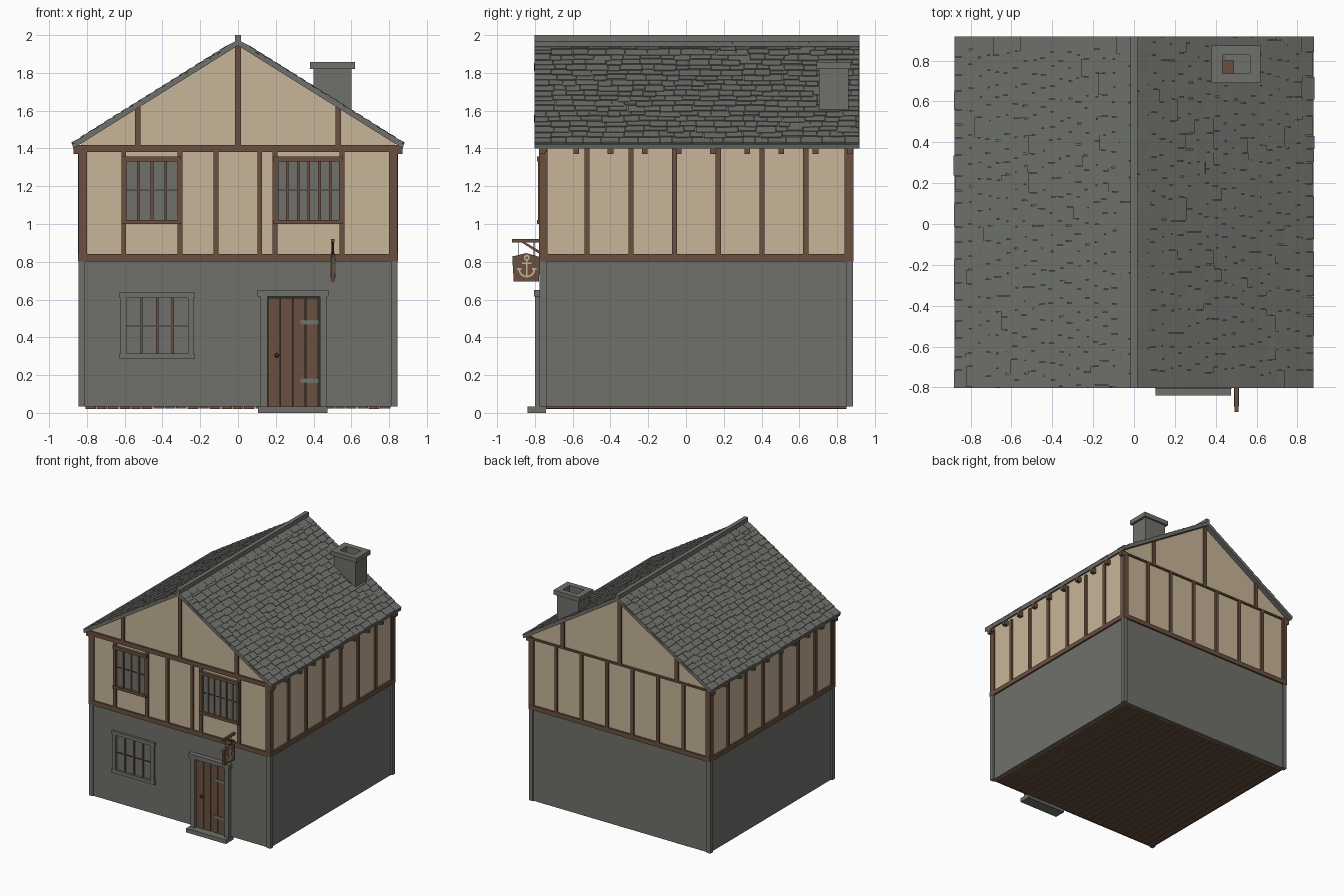
import bpy, bmesh, random
from math import atan2, pi, cos, sin, hypot
from mathutils import Matrix, Vector

random.seed(4)
if "Cube" in bpy.data.objects:
    bpy.data.objects.remove(bpy.data.objects["Cube"], do_unlink=True)


def material(name, r, g, b):
    mat = bpy.data.materials.new(name)
    mat.use_nodes = True
    mat.diffuse_color = (r, g, b, 1)
    mat.node_tree.nodes["Principled BSDF"].inputs["Base Color"].default_value = (r, g, b, 1)
    return mat


STONE = material("grey stone", 0.16, 0.165, 0.148)
PLASTER = material("cream plaster", 0.57, 0.46, 0.315)
TIMBER = material("brown timber", 0.148, 0.08, 0.05)
IRON = material("dark iron", 0.035, 0.03, 0.027)


def finish(name, bm, mat):
    bmesh.ops.recalc_face_normals(bm, faces=bm.faces)
    mesh = bpy.data.meshes.new(name)
    bm.to_mesh(mesh)
    bm.free()
    mesh.materials.append(mat)
    obj = bpy.data.objects.new(name, mesh)
    bpy.context.collection.objects.link(obj)
    return obj


def add_box(bm, matrix, sx, sy, sz):
    bmesh.ops.create_cube(bm, size=1, matrix=matrix @ Matrix.Diagonal((sx, sy, sz, 1)))


def boxes(name, mat, items):
    """Each item is (x range, y range, z range)."""
    bm = bmesh.new()
    for xs, ys, zs in items:
        centre = Vector([(a + b) / 2 for a, b in (xs, ys, zs)])
        add_box(bm, Matrix.Translation(centre), *[b - a for a, b in (xs, ys, zs)])
    return finish(name, bm, mat)


def around(c, width):
    return (c - width / 2, c + width / 2)


def prism(name, mat, outline, axis, lo, hi):
    """Extrude an outline along y (points are x, z) or along x (points are y, z)."""
    bm = bmesh.new()
    place = (lambda p, d: (p[0], d, p[1])) if axis == "y" else (lambda p, d: (d, p[0], p[1]))
    face = bm.faces.new([bm.verts.new(place(p, lo)) for p in outline])
    new = bmesh.ops.extrude_face_region(bm, geom=[face])["geom"]
    shift = Vector(place((0, 0), hi - lo))
    bmesh.ops.translate(bm, vec=shift, verts=[v for v in new if isinstance(v, bmesh.types.BMVert)])
    return finish(name, bm, mat)


# Main dimensions
FRONT, BACK, SIDE = -0.765, 0.873, 0.832
BAND, EAVE, APEX, SLOPE = 0.81, 1.4, 1.945, 0.625
MID = (FRONT + BACK) / 2
OUT = 0.014                      # how far timbers stand proud
FY = (FRONT - OUT, FRONT + 0.03)
BY = (BACK - 0.03, BACK + OUT)


def under_roof(x):
    return APEX - SLOPE * abs(x)


# Ground floor, corner stones and floor planks
boxes("stone_walls", STONE, [((-SIDE, SIDE), (FRONT, BACK), (0.034, BAND))])
boxes("corner_stones", STONE, [(around(sx * 0.827, 0.036), around(y, 0.036), (0.034, BAND))
                               for sx in (-1, 1) for y in (FRONT + 0.008, BACK - 0.008)])
PLANKS = 27
step = 1.62 / PLANKS
boxes("floor_planks", TIMBER, [(around((i + 0.5) * step - 0.81, step - 0.004), (-0.74, 0.85),
                                (0.02 + random.uniform(0, 0.004), 0.036)) for i in range(PLANKS)])

# Plastered upper storey with both gables
prism("plaster_walls", PLASTER,
      [(-SIDE, BAND), (SIDE, BAND), (SIDE, under_roof(SIDE)), (0, APEX), (-SIDE, under_roof(SIDE))],
      "y", FRONT, BACK)

# Timber frame
frame = []
for sx in (-1, 1):
    wall = tuple(sorted((sx * (SIDE - 0.03), sx * (SIDE + OUT))))
    frame.append((wall, (FRONT - OUT, BACK + OUT), (0.802, 0.84)))
    for i in range(1, 7):
        frame.append((wall, around(-0.755 + i * 0.2315, 0.027), (BAND, EAVE)))
    for y in (FRONT, BACK):
        frame.append((around(sx * 0.832, 0.027), around(y, 0.027), (BAND, EAVE)))
        frame.append((around(sx * 0.811, 0.024), around(y, 0.022), (BAND, EAVE)))
        frame.append((around(sx * 0.832, 0.022), around(y - 0.021 * (1 if y > 0 else -1), 0.024), (BAND, EAVE)))
for ys in (FY, BY):
    frame.append(((-SIDE, SIDE), ys, (0.802, 0.84)))
    for x in (-0.53, 0, 0.53):
        frame.append((around(x, 0.03), ys, (EAVE, under_roof(x) + 0.005)))
frame.append(((-0.87, 0.87), FY, (1.382, 1.418)))
frame.append(((-0.84, 0.84), BY, (1.39, 1.405)))
for x in (-0.605, -0.307, -0.117, 0.115, 0.195, 0.55):
    frame.append((around(x, 0.026), FY, (BAND, EAVE)))
for i in range(1, 7):
    frame.append((around(-0.83 + i * 0.237, 0.027), BY, (BAND, EAVE)))
boxes("timber_frame", TIMBER, frame)
boxes("rafter_ends", TIMBER, [(around(sx * 0.84, 0.06), around(-0.762 + i * 0.181, 0.03), (1.37, 1.412))
                              for sx in (-1, 1) for i in range(10)])

# Upper windows: panes, bars, head and sill
for name, x0, x1, bars in (("left", 0.205, 0.545, 5), ("right", -0.6, -0.31, 3)):
    boxes(name + "_upper_pane", STONE, [((x0, x1), (FRONT - 0.004, FRONT + 0.01), (1.02, 1.335))])
    gap = (x1 - x0) / (bars + 1)
    parts = [(around(x0 + gap * (i + 1), 0.014), (FRONT - 0.012, FRONT), (1.02, 1.335)) for i in range(bars)]
    parts += [((x0 - 0.016, x1 + 0.008), (FRONT - 0.024, FRONT), zs) for zs in ((1.0, 1.022), (1.332, 1.358))]
    parts += [(around(x, 0.02), (FRONT - 0.018, FRONT), (1.01, 1.34)) for x in (x0, x1)]
    boxes(name + "_upper_window_frame", TIMBER, parts)
    boxes(name + "_upper_glazing_bar", IRON, [((x0, x1), (FRONT - 0.008, FRONT), around(1.18, 0.007))])

# Ground floor window
WX, WZ = (-0.628, -0.228), (0.285, 0.638)
ledge = (FRONT - 0.018, FRONT + 0.01)
boxes("lower_window_surround", STONE,
      [(WX, ledge, (WZ[0], WZ[0] + 0.03)), (WX, ledge, (WZ[1] - 0.03, WZ[1]))]
      + [(around(x, 0.03), ledge, WZ) for x in (WX[0] + 0.022, WX[1] - 0.022)])
boxes("lower_window_bars", TIMBER, [(around(-0.428 + i * 0.083, 0.012), (FRONT - 0.01, FRONT), (0.315, 0.608))
                                    for i in (-1, 0, 1)])
boxes("lower_glazing_bar", IRON, [((-0.592, -0.262), (FRONT - 0.006, FRONT), around(0.46, 0.006))])

# Door with surround, step, hinges and knob
boxes("door_surround", STONE,
      [(around(x, 0.036), (-0.8, FRONT), (0.03, 0.62)) for x in (0.138, 0.452)]
      + [((0.102, 0.48), (-0.806, FRONT), (0.615, 0.65))])
boxes("door_step", STONE, [((0.105, 0.475), (-0.84, -0.74), (0, 0.034))])
boxes("door_planks", TIMBER, [(around(0.19 + i * 0.067, 0.063), (FRONT - 0.012, FRONT), (0.034, 0.608))
                              for i in range(4)])
boxes("door_gaps", IRON, [((0.156, 0.434), (FRONT - 0.003, FRONT), (0.034, 0.615))])
boxes("door_hinges", STONE, [((0.33, 0.43), (FRONT - 0.018, FRONT), around(z, 0.022)) for z in (0.17, 0.48)])
bm = bmesh.new()
bmesh.ops.create_uvsphere(bm, u_segments=10, v_segments=6, radius=0.012,
                          matrix=Matrix.Translation((0.205, FRONT - 0.018, 0.305)))
finish("door_knob", bm, IRON)

# Roof deck, slates and ridge
RX, RY = 0.872, (-0.803, 0.918)
low, top = APEX - SLOPE * RX, 0.022
prism("roof_deck", STONE, [(0, APEX), (RX, low), (RX + 0.006, low + top), (0, APEX + top),
                           (-RX - 0.006, low + top), (-RX, low)], "y", *RY)
ROWS, COLS = 20, 19
angle = atan2(SLOPE, 1)
run = hypot(RX, SLOPE * RX) / ROWS
ymid, half = sum(RY) / 2, (RY[1] - RY[0]) / 2
bm = bmesh.new()
for turn in (0, pi):
    side = Matrix.Translation((0, ymid, 0)) @ Matrix.Rotation(turn, 4, "Z")
    for row in range(ROWS):
        y = -half
        while y < half - 0.001:
            width = min(random.uniform(0.06, 0.12), half - y)
            end = (row + 1) * run + random.uniform(-0.014, 0.008)
            if row == ROWS - 1:
                end = ROWS * run + random.uniform(0, 0.008)
            length = run * 1.5
            d = max(end - length / 2, length / 2)
            spot = Vector((d * cos(angle), y + width / 2, APEX + top + 0.006 - d * sin(angle)))
            tilt = angle - random.uniform(0.07, 0.12)
            add_box(bm, side @ Matrix.Translation(spot) @ Matrix.Rotation(tilt, 4, "Y"),
                    length, width - 0.003, 0.009)
            y += width
finish("roof_slates", bm, STONE)
boxes("ridge_cap", STONE, [(around(0, 0.034), RY, (1.95, 2.0))])

# Chimney: one stack of square rings, turned in at the top to leave the flue open
bm = bmesh.new()
rings = []
for hx, hy, z in ((0.1, 0.077, 1.5), (0.1, 0.077, 1.82), (0.12, 0.092, 1.82),
                  (0.12, 0.092, 1.858), (0.068, 0.045, 1.858), (0.068, 0.045, 1.7)):
    rings.append([bm.verts.new((0.5 + sx * hx, 0.782 + sy * hy, z))
                  for sx, sy in ((-1, -1), (1, -1), (1, 1), (-1, 1))])
for a, b in zip(rings, rings[1:]):
    for i in range(4):
        j = (i + 1) % 4
        bm.faces.new((a[i], a[j], b[j], b[i]))
bm.faces.new(rings[-1])
finish("chimney", bm, STONE)
boxes("flue_timber", TIMBER, [((0.432, 0.49), (0.737, 0.8), (1.69, 1.708))])

# Hanging sign: bracket, brace, chains, board and anchor
SX = 0.502
boxes("sign_bracket", TIMBER, [(around(SX, 0.018), (-0.92, FRONT), (0.902, 0.92))])
prism("sign_brace", TIMBER, [(-0.875, 0.905), (-0.855, 0.905), (FRONT, 0.852), (FRONT, 0.835)],
      "x", *around(SX, 0.014))
boxes("sign_chains", IRON, [(around(SX, 0.004), around(y, 0.004), (0.83, 0.905)) for y in (-0.885, -0.805)])
prism("sign_board", TIMBER, [(-0.912, 0.695), (-0.778, 0.695), (-0.774, 0.825), (-0.845, 0.846), (-0.92, 0.828)],
      "x", *around(SX, 0.02))
bm = bmesh.new()
thick = 0.026


def anchor_arc(radius, start, end, steps, cz):
    for i in range(steps):
        t = start + (end - start) * (i + 0.5) / steps
        spot = Matrix.Translation((SX, -0.843 + radius * cos(t), cz + radius * sin(t)))
        add_box(bm, spot @ Matrix.Rotation(t, 4, "X"), thick, 0.009, radius * abs(end - start) / steps * 1.15)


anchor_arc(0.04, pi, 2 * pi, 10, 0.762)
anchor_arc(0.011, 0, 2 * pi, 10, 0.822)
for y, z, w, h in ((-0.843, 0.766, 0.009, 0.09), (-0.843, 0.793, 0.05, 0.009),
                   (-0.883, 0.762, 0.022, 0.009), (-0.803, 0.762, 0.022, 0.009)):
    add_box(bm, Matrix.Translation((SX, y, z)), thick, w, h)
finish("sign_anchor", bm, PLASTER)
